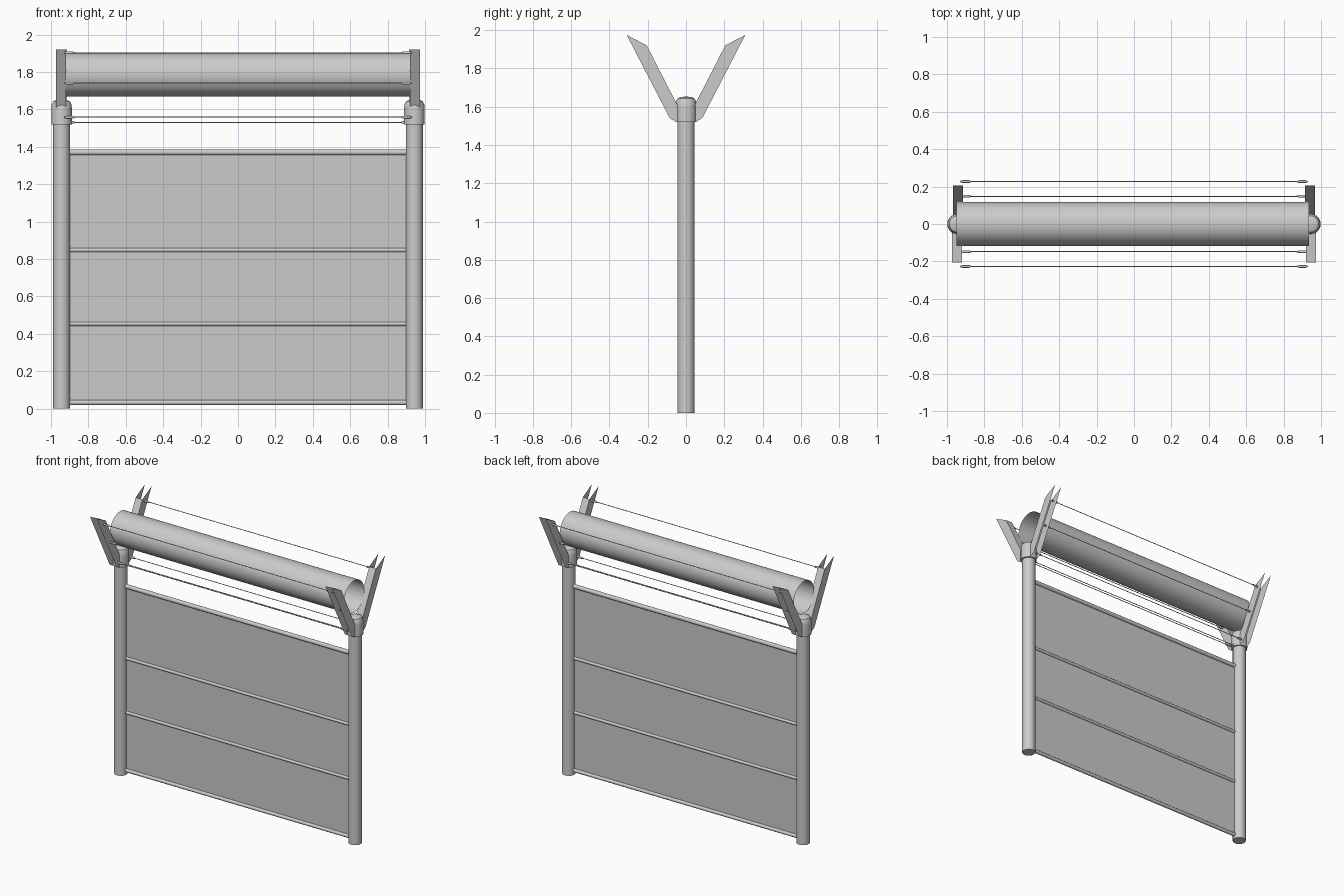
import bpy, bmesh, math
from mathutils import Vector

if "Cube" in bpy.data.objects:
    bpy.data.objects.remove(bpy.data.objects["Cube"])


def mesh_object(name, verts, faces, smooth=False):
    me = bpy.data.meshes.new(name)
    me.from_pydata(verts, [], faces)
    bm = bmesh.new()
    bm.from_mesh(me)
    bmesh.ops.recalc_face_normals(bm, faces=bm.faces)
    bm.to_mesh(me)
    bm.free()
    ob = bpy.data.objects.new(name, me)
    bpy.context.collection.objects.link(ob)
    if smooth:
        bpy.ops.object.select_all(action='DESELECT')
        ob.select_set(True)
        bpy.context.view_layer.objects.active = ob
        bpy.ops.object.shade_smooth_by_angle(angle=math.radians(35))
    return ob


def lathe(name, origin, profile, axis='Z', n=24, capped=True):
    """Revolve (radius, distance) pairs around a line along X or Z."""
    verts, faces = [], []
    for r, d in profile:
        for i in range(n):
            a = 2 * math.pi * i / n
            c, s = r * math.cos(a), r * math.sin(a)
            v = Vector((c, s, d)) if axis == 'Z' else Vector((d, c, s))
            verts.append(v + Vector(origin))
    for k in range(len(profile) - 1):
        for i in range(n):
            j = (i + 1) % n
            faces.append((k * n + i, k * n + j, (k + 1) * n + j, (k + 1) * n + i))
    if capped:
        faces.append(tuple(range(n)))
        faces.append(tuple(range((len(profile) - 1) * n, len(profile) * n)))
    return mesh_object(name, verts, faces, smooth=True)


def channel_arm(name, cx, side):
    """Thin U channel: two pointed flanges joined by a web on the inner edge."""
    outline = [(0.205, 1.92), (0.31, 1.975), (0.085, 1.54), (0.05, 1.52), (0.0, 1.52)]
    n = len(outline)
    verts = [(cx + dx, side * y, z) for dx in (-0.027, 0.027) for y, z in outline]
    faces = [tuple(range(n)), tuple(range(n, 2 * n)), (0, n - 1, 2 * n - 1, n)]
    return mesh_object(name, verts, faces)


# posts, domed caps and V arms
for sx, label in ((-1, "left"), (1, "right")):
    px = sx * 0.943
    lathe(f"post_{label}", (px, 0, 0), [(0.045, 0), (0.045, 1.53)])
    lathe(f"post_cap_{label}", (px, 0, 0),
          [(0.055, 1.52), (0.055, 1.60), (0.053, 1.625), (0.044, 1.643), (0.03, 1.65), (0.005, 1.653)])
    channel_arm(f"front_arm_{label}", sx * 0.947, -1)
    channel_arm(f"back_arm_{label}", sx * 0.94, 1)

# mesh panel
mesh_object("fence_panel",
            [(-0.9, 0, 0.03), (0.9, 0, 0.03), (0.9, 0, 1.37), (-0.9, 0, 1.37)], [(0, 1, 2, 3)])

# horizontal rails
for i, (z, r) in enumerate(((0.032, 0.013), (0.453, 0.011), (0.847, 0.011), (1.37, 0.015))):
    lathe(f"rail_{i}", (0, 0, z), [(r, -0.91), (r, 0.91)], 'X', 12)

# open coil tube resting in the arms
lathe("coil_tube", (0, 0, 1.785), [(0.117, -0.95), (0.117, 0.935)], 'X', 48, capped=False)

# strung wires with a small tensioner at each end
wires = [(s * y, z) for s in (-1, 1) for y, z in ((0.227, 1.902), (0.148, 1.74), (0.06, 1.558))]
for i, (y, z) in enumerate(wires + [(0, 1.53)]):
    lathe(f"wire_{i}", (0, y, z), [(0.0025, -0.92), (0.0025, 0.92)], 'X', 8)
    for sx, label in ((-1, "left"), (1, "right")):
        lathe(f"tensioner_{i}_{label}", (sx * 0.9, y, z),
              [(0.003, -0.03), (0.007, -0.018), (0.007, 0.018), (0.003, 0.03)], 'X', 10)
